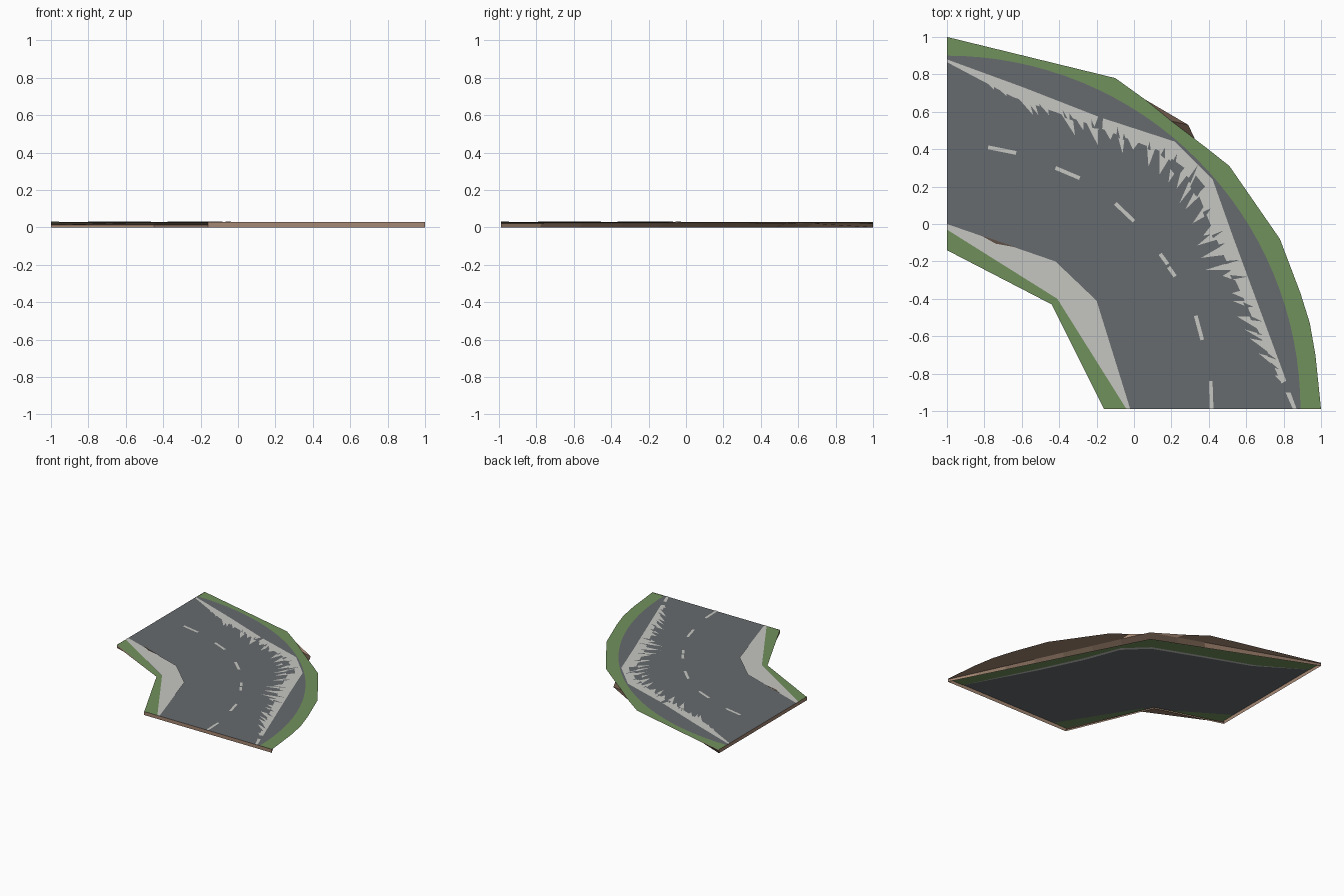
import bpy, math, random
from mathutils import Vector

if "Cube" in bpy.data.objects:
    bpy.data.objects.remove(bpy.data.objects["Cube"])

random.seed(4)


def material(name, rgb):
    m = bpy.data.materials.new(name)
    lin = [((c / 255 + 0.055) / 1.055) ** 2.4 for c in rgb]
    m.diffuse_color = (*lin, 1)
    m.use_nodes = True
    m.node_tree.nodes["Principled BSDF"].inputs["Base Color"].default_value = m.diffuse_color
    return m


ASPHALT = material("asphalt grey", (102, 107, 111))
GRASS = material("grass green", (113, 145, 92))
PAINT = material("pale concrete", (198, 198, 193))
DIRT = material("dirt brown", (165, 136, 115))
DARK_DIRT = material("dark dirt", (95, 80, 70))


def build(name, verts, faces, mat):
    me = bpy.data.meshes.new(name)
    me.from_pydata(verts, [], faces)
    me.materials.append(mat)
    me.update()
    ob = bpy.data.objects.new(name, me)
    bpy.context.collection.objects.link(ob)
    return ob


def strip(name, a, b, mat):
    """Band of quads between two 3D lines with equal point counts."""
    n = len(a)
    faces = [(i, i + 1, n + i + 1, n + i) for i in range(n - 1)]
    return build(name, list(a) + list(b), faces, mat)


def at(points, z):
    return [(p[0], p[1], z) for p in points]


def along(points, t):
    """Point at fraction t of a 2D polyline."""
    pts = [Vector(p) for p in points]
    lens = [(q - p).length for p, q in zip(pts, pts[1:])]
    d = t * sum(lens)
    for p, q, l in zip(pts, pts[1:], lens):
        if d <= l:
            return p.lerp(q, d / l)
        d -= l
    return pts[-1]


def teeth(name, line, count, start, end, width, reach, z, mat, sign=1):
    """Row of ragged triangles along a line, leaning toward the bend centre."""
    verts, faces = [], []
    for i in range(count):
        t = start + (end - start) * (i + random.uniform(-.35, .35)) / (count - 1)
        t = min(max(t, .02), .98)
        p = along(line, t)
        side = (along(line, t + .01) - along(line, t - .01)).normalized()
        aim = (Vector((0, -.3)) - p).normalized() * sign
        tip = p + aim * random.uniform(*reach) * (.3 + .7 * math.sin(math.pi * t))
        side *= random.uniform(.6, 1.2) * width
        k = len(verts)
        verts += at([p - side - aim * .015, tip, p + side - aim * .015], z)
        faces.append((k, k + 1, k + 2))
    return build(name, verts, faces, mat)


TOP, ROAD, LINE = 0.026, 0.029, 0.0315

# Outlines, all running from the left end to the front end
outer = [(-1, 1), (-.1, .78), (.06, .665), (.2, .55), (.39, .405), (.51, .31),
         (.78, -.08), (.89, -.37), (.94, -.53), (.97, -.70), (1, -.99)]
outer_ledge = [(-1, 1), (.29, .53), (1, -.99)]
outer_foot = [(-1, 1), (.24, .48), (1, -.99)]
kerb_outer = [(-1, .88), (-.59, .73), (-.18, .57), (.22, .44),
              (.42, .24), (.53, -.07), (.70, -.53), (.87, -.99)]
kerb_inner = [(-1, .865), (-.65, .68), (-.2, .52), (.14, .39),
              (.32, .22), (.44, -.08), (.61, -.45), (.85, -.99)]
inner = [(-1, -.14), (-.44, -.43), (-.16, -.99)]
inner_foot = [(-1, -.14), (-.45, -.30), (-.16, -.99)]
pave_in = [(-1, -.03), (-.41, -.40), (-.04, -.99)]


def inset(line, d):
    """Shift the middle points of a line toward the inside of the bend."""
    c, last = Vector((-.2, -.4)), len(line) - 1
    return [Vector(p) + (c - Vector(p)).normalized() * (d if 0 < i < last else 0)
            for i, p in enumerate(line)]


# Outer grass verge, running in under the road edge
verge_in = inset(kerb_inner, .03)
build("outer_verge", at(outer, TOP) + at(verge_in[::-1], TOP),
      [tuple(range(len(outer) + len(verge_in)))], GRASS)

# Inner grass verge
strip("inner_verge", at(inner, TOP), at(pave_in, TOP + 0.003), GRASS)

# Road surface with a round outer edge, running under the inner pavement
arc = [(-1 + 1.89 * math.sin(a), -.99 + 1.89 * math.cos(a))
       for a in (math.pi / 2 * i / 32 for i in range(33))]
build("road", at(arc + pave_in[::-1], ROAD), [tuple(range(len(arc) + 3))], ASPHALT)

# Pale shoulder below the outer road edge
strip("lower_shoulder", at(verge_in, TOP), at(inset(kerb_inner, .055), TOP), PAINT)

# Pale worn shoulder with ragged teeth inside, and asphalt worn through it
strip("outer_shoulder", at(kerb_outer, LINE), at(kerb_inner, LINE), PAINT)
teeth("shoulder_teeth", kerb_inner, 30, .1, .93, .034, (.04, .16), LINE, PAINT)
WORN = LINE + .0006
teeth("worn_notches", kerb_inner, 22, .2, .95, .014, (.02, .09), WORN, ASPHALT, -1)
gaps = [[(.775, -.86), (.83, -.83), (.845, -.90), (.80, -.90)],
        [(-.215, .51), (-.17, .51), (-.165, .58), (-.185, .59)],
        [(.19, .30), (.23, .25), (.27, .30), (.20, .35)],
        [(.30, .20), (.33, .15), (.38, .20), (.33, .26)]]
build("worn_gaps", [v for g in gaps for v in at(g, WORN)],
      [tuple(range(4 * i, 4 * i + 4)) for i in range(len(gaps))], ASPHALT)

# Raised pavement on the inside of the bend
build("inner_pavement",
      [(-1, -.03, .0298), (-.41, -.40, .033), (-.04, -.99, .0298),
       (-.02, -.99, LINE), (-.2, -.41, .035), (-.42, -.2, .035), (-1, 0, LINE)],
      [(0, 1, 5, 6), (1, 4, 5), (1, 2, 3, 4)], PAINT)

# Dirt sliver showing through the pavement edge
build("dirt_patch", at([(-.82, -.06), (-.74, -.105), (-.63, -.125)], .0355),
      [(2, 1, 0)], DARK_DIRT)

# Dashed centre line
dashes = [((-.78, .41), (-.63, .38)), ((-.42, .30), (-.29, .245)),
          ((-.10, .11), (0, .015)), ((.14, -.16), (.18, -.215)),
          ((.185, -.23), (.22, -.28)),
          ((.33, -.49), (.365, -.62)), ((.41, -.84), (.415, -.99))]
verts, faces = [], []
for a, b in dashes:
    a, b = Vector(a), Vector(b)
    d = (b - a).normalized()
    s = Vector((-d.y, d.x)) * .01
    k = len(verts)
    verts += at([a - s, b - s, b + s, a + s], LINE)
    faces.append((k, k + 1, k + 2, k + 3))
build("centre_dashes", verts, faces, PAINT)


def chords(line):
    """Points on a two-part line matching the points of the outer edge."""
    a, b, c = (Vector(p) for p in line)
    return ([a.lerp(b, t) for t in (0, .68, .84, 1)]
            + [b.lerp(c, i / 7) for i in range(1, 8)])


# Outer dirt bank: sloping foot, then a slope out to the grass edge
foot, ledge = chords(outer_foot), chords(outer_ledge)
strip("outer_foot", at(foot, 0), at(ledge, .02), DIRT)
strip("outer_bank", at(ledge, .02), at(outer, TOP), DIRT)

# Inner dirt bank
strip("inner_foot", at(inner_foot, 0), at(inner_foot, .012), DIRT)
strip("inner_bank", at(inner_foot, .012), at(inner, TOP), DIRT)

# End walls
for name, a, b in (("left_end_wall", (-1, 1), (-1, -.14)),
                   ("front_end_wall", (-.16, -.99), (1, -.99))):
    strip(name, at([a, b], 0), at([a, b], ROAD), DIRT)
